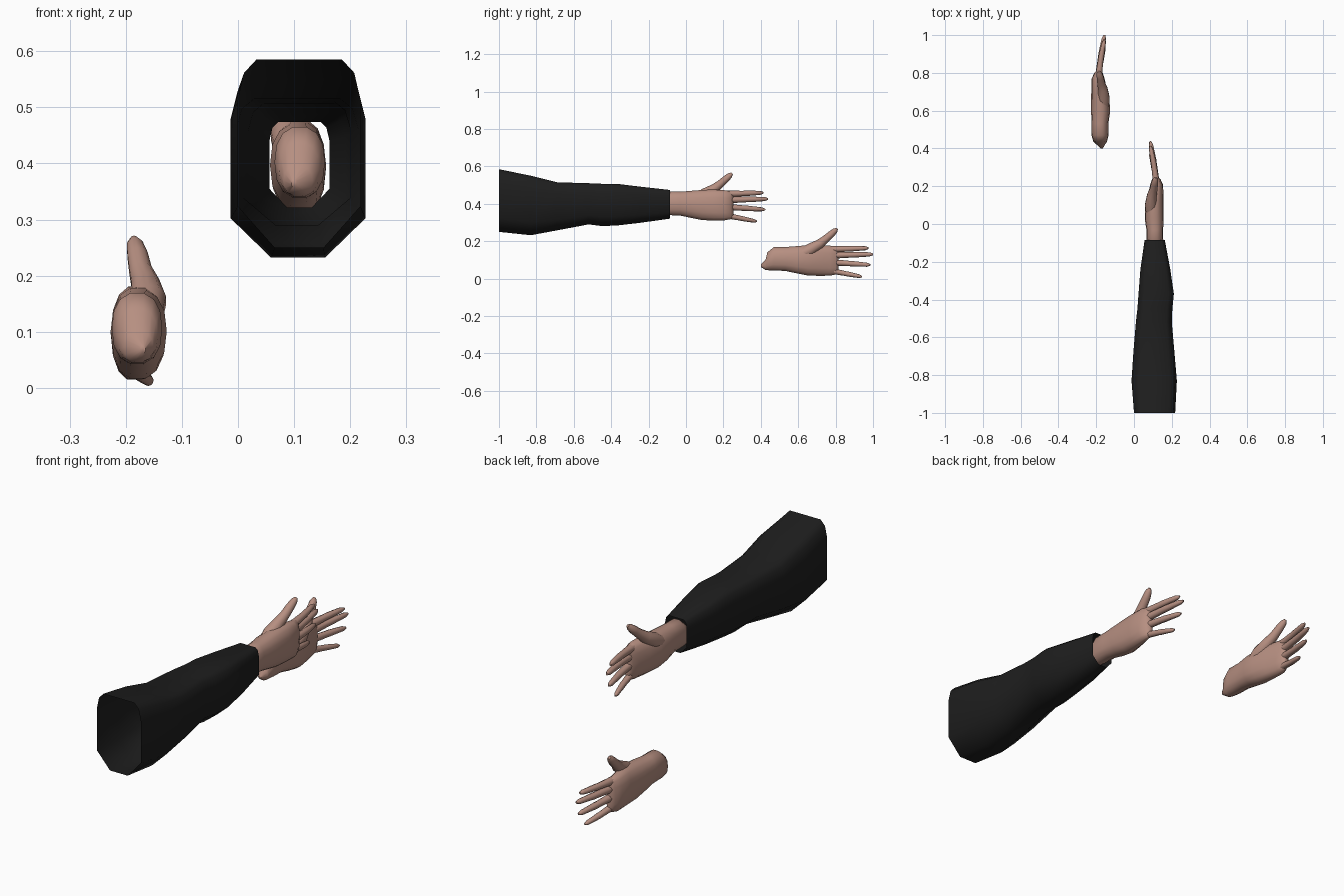
import bpy, bmesh, math
from mathutils import Vector

if "Cube" in bpy.data.objects:
    bpy.data.objects.remove(bpy.data.objects["Cube"])


def material(name, color):
    m = bpy.data.materials.new(name)
    m.diffuse_color = (*color, 1)
    m.use_nodes = True
    m.node_tree.nodes["Principled BSDF"].inputs["Base Color"].default_value = m.diffuse_color
    return m


SKIN = material("skin", (0.47, 0.275, 0.22))
CLOTH = material("black cloth", (0.013, 0.013, 0.013))


def loft(bm, rings, caps=True):
    """Skin a list of equal-length rings."""
    vr = [[bm.verts.new(p) for p in r] for r in rings]
    n = len(vr[0])
    for a, b in zip(vr, vr[1:]):
        for i in range(n):
            j = (i + 1) % n
            bm.faces.new((a[i], a[j], b[j], b[i]))
    if caps:
        bm.faces.new(vr[0])
        bm.faces.new(vr[-1])


def tube(bm, path, sides=8):
    """Round limb along points (x, y, z, radius)."""
    pts = [Vector(p[:3]) for p in path]
    rings = []
    for i, p in enumerate(pts):
        d = (pts[min(i + 1, len(pts) - 1)] - pts[max(i - 1, 0)]).normalized()
        u = d.cross(Vector((1, 0, 0))).normalized()
        v = d.cross(u)
        r = path[i][3]
        rings.append([p + r * (math.cos(t) * u + math.sin(t) * v)
                      for t in (math.tau * k / sides for k in range(sides))])
    loft(bm, rings)


def finish(bm, name, mat, angle):
    bmesh.ops.recalc_face_normals(bm, faces=bm.faces)
    me = bpy.data.meshes.new(name)
    bm.to_mesh(me)
    bm.free()
    me.materials.append(mat)
    ob = bpy.data.objects.new(name, me)
    bpy.context.collection.objects.link(ob)
    bpy.ops.object.select_all(action='DESELECT')
    bpy.context.view_layer.objects.active = ob
    ob.select_set(True)
    bpy.ops.object.shade_smooth_by_angle(angle=math.radians(angle))
    return ob


# palm sections: y, centre x, half width, low z, high z
PALM = [(0.40, -.170, .005, .062, .076), (0.425, -.177, .026, .046, .100),
        (0.435, -.179, .036, .044, .142), (0.47, -.180, .045, .042, .170),
        (0.53, -.180, .044, .040, .170), (0.59, -.177, .050, .027, .175),
        (0.65, -.178, .049, .015, .180), (0.71, -.184, .042, .013, .182),
        (0.77, -.190, .034, .014, .178), (0.80, -.188, .022, .020, .172),
        (0.815, -.186, .010, .028, .166)]

# fingers: base z, tip y, tip z, radius
FINGERS = [(.156, .975, .163, .0155), (.124, 1.00, .130, .016),
           (.088, .985, .073, .0155), (.044, .940, .010, .014)]

# thumb path: x, y, z, radius
THUMB = [(-.165, .600, .120, .030), (-.160, .665, .155, .033),
         (-.165, .715, .185, .026), (-.174, .745, .210, .021),
         (-.179, .775, .236, .019), (-.184, .797, .256, .015),
         (-.186, .808, .267, .006)]


def make_hand(name, mirrored):
    bm = bmesh.new()
    rings = []
    for y, xc, hw, z0, z1 in PALM:
        ring = []
        for k in range(14):
            c, s = math.cos(math.tau * k / 14), math.sin(math.tau * k / 14)
            ring.append((xc + hw * math.copysign(abs(c) ** .85, c), y,
                         (z0 + z1) / 2 + (z1 - z0) / 2 * math.copysign(abs(s) ** .85, s)))
        rings.append(ring)
    loft(bm, rings)
    # fingers curl slightly toward the palm
    for bz, ty, tz, r in FINGERS:
        path = []
        for t, k in ((0, 1.15), (.22, 1.05), (.5, .92), (.58, .94), (.78, .8), (.92, .7), (1, .3)):
            path.append((-.187 + .031 * t ** 1.5, .765 + (ty - .765) * t,
                         bz + (tz - bz) * t, r * k))
        tube(bm, path)
    tube(bm, THUMB, 10)
    if mirrored:
        for v in bm.verts:
            v.co = (-.07 - v.co.x, v.co.y - .562, v.co.z + .296)
    return finish(bm, name, SKIN, 60)


make_hand("left_hand", False)
make_hand("right_hand", True)

# sleeve sections: y, low x, high x, low z, high z
SLEEVE = [(-1.0, .000, .218, .250, .585), (-.83, -.013, .227, .232, .550),
          (-.69, -.004, .215, .258, .515), (-.52, .010, .200, .290, .510),
          (-.45, .018, .203, .281, .507), (-.37, .024, .211, .284, .507),
          (-.24, .034, .192, .299, .491), (-.085, .056, .163, .321, .474)]

# half outline of a sleeve section: side fraction, height fraction
HALF = [(.40, 0), (1, .22), (1, .78), (.90, .93), (.70, 1)]
OUTLINE = HALF + [(-x, z) for x, z in reversed(HALF)]

bm = bmesh.new()
loft(bm, [[((x0 + x1) / 2 + (x1 - x0) / 2 * fx, y, z0 + (z1 - z0) * fz)
           for fx, fz in OUTLINE] for y, x0, x1, z0, z1 in SLEEVE], caps=False)
finish(bm, "sleeve", CLOTH, 50)
